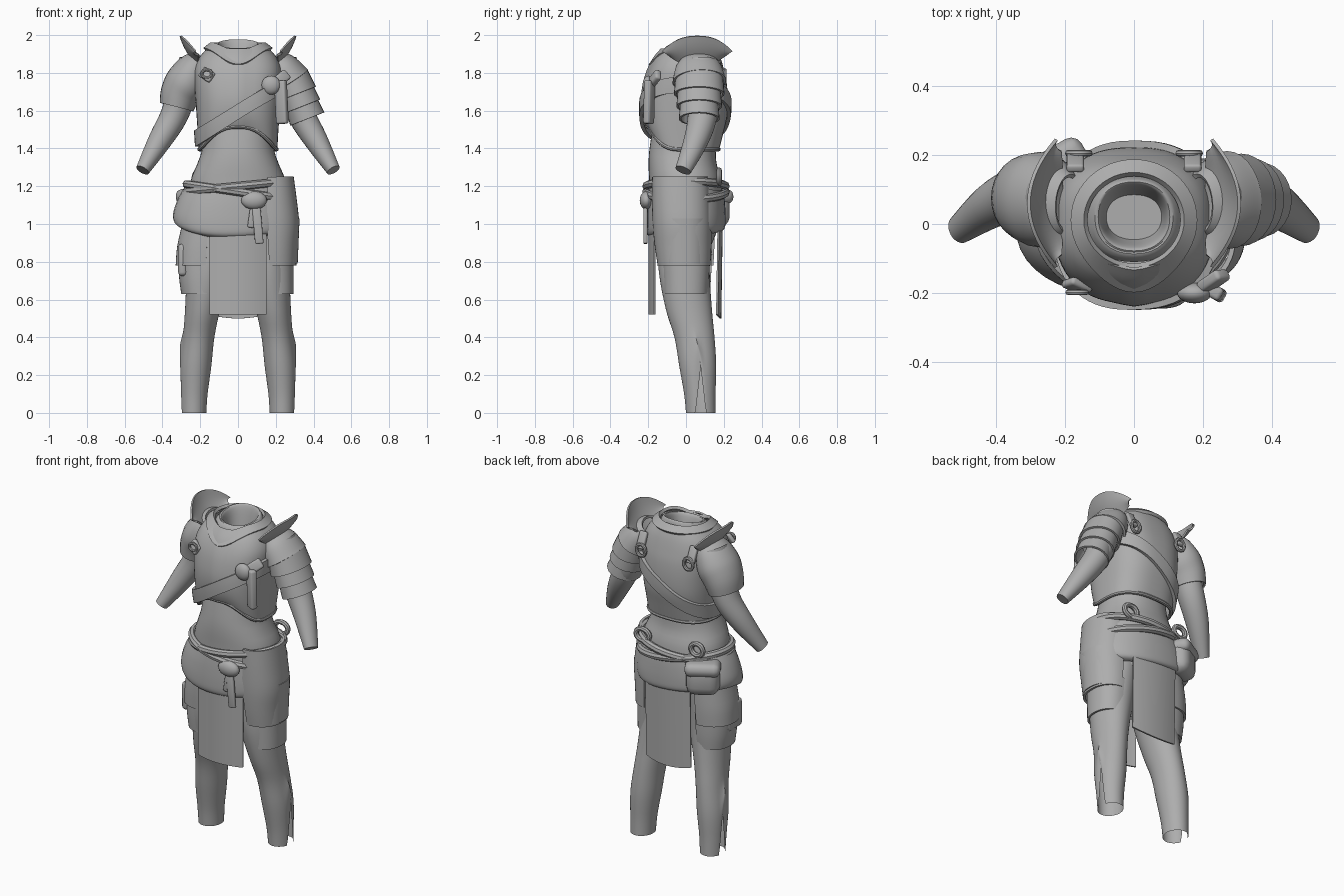
import bpy, bmesh, math
from mathutils import Vector

if "Cube" in bpy.data.objects:
    bpy.data.objects.remove(bpy.data.objects["Cube"])

mat = bpy.data.materials.new("plain grey")
mat.diffuse_color = (0.42, 0.42, 0.42, 1)
mat.use_nodes = True
mat.node_tree.nodes["Principled BSDF"].inputs["Base Color"].default_value = mat.diffuse_color
TAU = math.tau


def finish(name, bm, thick=0, bevel=0):
    bmesh.ops.recalc_face_normals(bm, faces=bm.faces)
    me = bpy.data.meshes.new(name)
    bm.to_mesh(me)
    bm.free()
    ob = bpy.data.objects.new(name, me)
    bpy.context.collection.objects.link(ob)
    me.materials.append(mat)
    if thick:
        m = ob.modifiers.new("thickness", 'SOLIDIFY')
        m.thickness, m.offset = thick, 0
    if bevel:
        m = ob.modifiers.new("bevel", 'BEVEL')
        m.width, m.segments = bevel, 3
    return ob


def grid(name, f, nu, nv, closed=False, thick=0, cap1=False):
    """Surface f(u, v), u and v in 0..1; u may wrap round."""
    bm = bmesh.new()
    cols = nu if closed else nu + 1
    rows = [[bm.verts.new(f(i / nu, j / nv)) for i in range(cols)] for j in range(nv + 1)]
    for a, b in zip(rows, rows[1:]):
        for i in range(nu):
            k = (i + 1) % cols
            bm.faces.new((a[i], a[k], b[k], b[i]))
    if cap1:
        bm.faces.new(rows[-1])
    return finish(name, bm, thick)


def sample(secs, t):
    """Smooth interpolation through a list of equal-length tuples."""
    n = len(secs) - 1
    i = min(int(t * n), n - 1)
    s = t * n - i
    p = [secs[max(0, min(n, i + k))] for k in (-1, 0, 1, 2)]
    return [0.5 * (2 * b + (c - a) * s + (2 * a - 5 * b + 4 * c - d) * s * s
                   + (3 * b - a - 3 * c + d) * s ** 3) for a, b, c, d in zip(*p)]


def power(c, p):
    return math.copysign(abs(c) ** p, c)


def loft(name, secs, nu=40, nv=20, arc=(0, 360), p=0.9, warp=None, **kw):
    """Level rings (z, cx, cy, rx, ry), or an arc of them."""
    a0, a1 = map(math.radians, arc)

    def f(u, v):
        z, cx, cy, rx, ry = sample(secs, v)
        a = a0 + (a1 - a0) * u
        q = Vector((cx + rx * power(math.cos(a), p), cy + ry * power(math.sin(a), p), z))
        return warp(q, a, v) if warp else q
    return grid(name, f, nu, nv, arc[1] - arc[0] == 360, **kw)


def limb(name, secs, side, nu=28, nv=16, **kw):
    """Rings (x, y, z, r across, r in depth) square to a sloping path."""
    def f(u, v):
        x, y, z, ra, rb = sample(secs, v)
        p0, p1 = (Vector(sample(secs, min(1, max(0, v + d)))[:3]) for d in (-.05, .05))
        d = (p1 - p0).normalized()
        w = d.cross(Vector((0, 1, 0))).normalized()
        q = Vector((x, y, z)) + w * ra * math.cos(TAU * u) + d.cross(w) * rb * math.sin(TAU * u)
        return Vector((q.x * side, q.y, q.z))
    return grid(name, f, nu, nv, True, **kw)


def cord(name, pts, r, cyclic=False):
    cu = bpy.data.curves.new(name, 'CURVE')
    cu.dimensions, cu.bevel_depth, cu.bevel_resolution = '3D', r, 2
    cu.use_fill_caps = True
    sp = cu.splines.new('POLY')
    sp.points.add(len(pts) - 1)
    for q, c in zip(sp.points, pts):
        q.co = (*c, 1)
    sp.use_cyclic_u = cyclic
    cu.materials.append(mat)
    bpy.context.collection.objects.link(bpy.data.objects.new(name, cu))


def block(name, loc, size, bevel=0.01, rot=(0, 0, 0)):
    bm = bmesh.new()
    bmesh.ops.create_cube(bm, size=1)
    bmesh.ops.scale(bm, vec=size, verts=bm.verts)
    ob = finish(name, bm, bevel=bevel)
    ob.location, ob.rotation_euler = loc, [math.radians(r) for r in rot]


def blob(name, loc, size):
    bm = bmesh.new()
    bmesh.ops.create_uvsphere(bm, u_segments=24, v_segments=14, radius=1)
    bmesh.ops.scale(bm, vec=size, verts=bm.verts)
    finish(name, bm).location = loc


def ring(name, x, y, z, rx, rz, r):
    cord(name, [(x + rx * math.cos(TAU * i / 16), y, z + rz * math.sin(TAU * i / 16)) for i in range(16)], r, True)


# chest plate with a raised point at the lower front and a centre ridge
chest = [(1.39, 0, -.01, .203, .18), (1.48, 0, -.01, .208, .202), (1.57, 0, -.005, .214, .218),
         (1.66, 0, -.003, .22, .22), (1.75, 0, 0, .226, .21), (1.82, 0, .003, .224, .192),
         (1.88, 0, .01, .2, .168), (1.925, 0, .02, .16, .14)]


def chest_warp(q, a, v):
    front = max(0, -math.sin(a))
    q.z += .12 * front ** 2.5 * (1 - v) ** 3
    q.y -= .01 * front * math.exp(-(q.x / .04) ** 2)
    return q


loft("chest_plate", chest, 64, 30, p=.77, warp=chest_warp, thick=.01)
rim = []
for i in range(64):
    a = TAU * i / 64
    rim.append(chest_warp(Vector((.205 * power(math.cos(a), .77), -.01 + .183 * power(math.sin(a), .77), 1.395)), a, 0))
cord("chest_lower_rim", rim, .011, True)


# neck sloping down to the front, and pointed collar
def neck_warp(q, a, v):
    q.z -= .025 * (1 - math.sin(a)) * (1 - abs(2 * v - 1))
    return q


loft("neck", [(1.90, 0, .015, .145, .125), (1.945, 0, .018, .13, .118), (1.978, 0, .02, .108, .102),
              (1.94, 0, .02, .093, .085), (1.84, 0, .02, .08, .065)], nv=16, cap1=True, warp=neck_warp)


def collar(u, v):
    a = TAU * u
    dip = max(0, -math.sin(a)) ** 4
    r = .14 + .038 * v
    return Vector((r * math.cos(a), .012 + (r - .008) * math.sin(a) - dip * .034 * v,
                   1.955 - .03 * v - dip * (.045 + .04 * v)))


grid("collar", collar, 48, 4, True, thick=.018)


# baldric wrapping the chest on a slant
def baldric(u, v):
    a = TAU * u
    x = .226 * power(math.cos(a), .77)
    z = 1.595 + .63 * x + .085 * (v - .5)
    t = max(0, min(1, (z - 1.39) / .63))
    _, _, cy, rx, ry = sample(chest, t)
    return Vector((1.03 * rx * power(math.cos(a), .77) + .008 * math.cos(a),
                   cy + 1.03 * ry * power(math.sin(a), .77) + .008 * math.sin(a), z))


grid("baldric", baldric, 64, 3, True, thick=.02)

# belly and hips
loft("belly_and_hips", [(1.52, 0, -.01, .185, .165), (1.4, 0, -.018, .19, .175), (1.32, 0, -.018, .215, .18),
                        (1.23, 0, -.005, .25, .19), (1.1, 0, 0, .258, .19), (.98, 0, 0, .235, .17),
                        (.88, 0, 0, .18, .13)], cap1=True)


def wrap_warp(q, a, v):
    q.z += v * (-.045 * max(0, -math.sin(a)) - .02 * math.cos(a)) + .012 * math.cos(a * 2 + 1)
    return q


loft("hip_wrap", [(1.19, -.01, 0, .265, .192), (1.12, -.02, 0, .292, .2), (1.04, -.025, 0, .312, .204),
                  (.99, -.025, 0, .303, .2), (.98, -.02, 0, .26, .175)], warp=wrap_warp, thick=.012)

# waist cords, knot and hanging ends
for k, (slope, base) in enumerate(((-.15, 1.17), (.1, 1.2))):
    cord(f"waist_cord_{k + 1}", [(.272 * math.cos(TAU * i / 48), .21 * math.sin(TAU * i / 48),
                                  base + slope * .27 * math.cos(TAU * i / 48)) for i in range(48)], .022, True)
blob("belt_knot", (.085, -.21, 1.125), (.068, .035, .048))
block("belt_end", (.105, -.215, .99), (.045, .022, .19), .008, (0, -5, 0))
block("belt_end_short", (.075, -.21, 1.04), (.035, .02, .12), .008, (0, 8, 0))
ring("back_loop_right", .17, .175, 1.25, .045, .035, .015)
ring("back_loop_left", -.19, .165, 1.25, .04, .035, .015)

# back pouch with a flap
block("back_pouch", (-.22, .15, 1.085), (.19, .125, .2), .055, (0, 0, 30))
block("pouch_flap", (-.222, .155, 1.145), (.2, .135, .08), .035, (0, 0, 30))

# hanging cloth panels
grid("front_cloth", lambda u, v: Vector((.3 * u - .15, -.195 + .03 * (2 * u - 1) ** 2, 1 - .48 * v)), 12, 6, thick=.008)
grid("back_cloth", lambda u, v: Vector((.3 * u - .15, .19 - .018 * (2 * u - 1) ** 2 - .008 * v,
                                        1.03 - .53 * v + .02 * v * (2 * u - 1) ** 2)), 12, 8, thick=.01)

arm = [(.23, .075, 1.85, .085, .095), (.29, .085, 1.71, .08, .088), (.34, .087, 1.57, .073, .078),
       (.415, .052, 1.44, .062, .065), (.505, -.015, 1.285, .037, .043)]
leg = [(.98, .13, -.005, .12, .14), (.76, .155, -.01, .115, .135), (.55, .187, .015, .093, .122),
       (.4, .208, .045, .083, .106), (.25, .224, .062, .083, .098), (.1, .233, .073, .072, .083),
       (.0, .235, .078, .067, .078)]


# narrow pointed slit at the outer ankle
def slit(q, a, v):
    near = abs(math.remainder(a - (math.pi if q.x < 0 else 0), TAU))
    q.z += .24 * max(0, 1 - near / .36) * max(0, 1 - q.z / .45) if abs(q.x) > .2 else 0
    return q


for s, word in ((-1, "left"), (1, "right")):
    limb(word + "_arm", arm, s, cap1=True)
    loft(word + "_leg", [(z, s * x, y, a, b) for z, x, y, a, b in leg], 64, 24, p=1, warp=slit)

    # upright curved shoulder guard
    def guard(u, v):
        c = 2 * u - 1
        lo = Vector((.21, .06 + .15 * c, 1.835 + .06 * c * c))
        hi = Vector((.305 - .08 * c * c, .06 + .185 * c, 1.995 - .08 * abs(c) ** 2.5))
        q = lo.lerp(hi, v)
        return Vector((s * (q.x + .012 * math.sin(math.pi * v)), q.y, q.z))
    grid(word + "_shoulder_guard", guard, 28, 6, thick=.01)

    # strap buckles at the back of each shoulder
    ring(word + "_back_buckle", s * .16, .205, 1.78, .03, .035, .01)
    block(word + "_back_strap", (s * .17, .18, 1.83), (.05, .025, .1), .008, (25, 0, 0))

# smooth sleeve on one side
limb("left_sleeve", [(.19, .06, 1.87, .05, .08), (.23, .065, 1.825, .085, .115), (.27, .07, 1.755, .106, .132),
                     (.305, .075, 1.69, .1, .122), (.325, .075, 1.62, .086, .108)], -1, thick=.012)
# overlapping sleeve plates on the other
limb("right_sleeve_cap", [(.19, .06, 1.87, .05, .08), (.23, .065, 1.825, .085, .115), (.275, .07, 1.755, .106, .135)],
     1, thick=.014)
for i in range(3):
    x, z, r, d = .275 + .028 * i, 1.78 - .066 * i, .1 - .006 * i, .128 - .013 * i
    limb(f"right_sleeve_plate_{i + 1}", [(x, .07, z, r - .006, d - .008), (x + .036, .07, z - .092, r + .003, d)],
         1, nv=4, thick=.012)

# front fastenings: buckle on one side, knotted scarf on the other
block("front_buckle", (-.165, -.18, 1.79), (.075, .025, .06), .01, (-25, 30, -25))
ring("front_buckle_ring", -.165, -.198, 1.795, .026, .022, .008)
blob("scarf_knot", (.175, -.2, 1.735), (.05, .03, .05))
block("scarf_end", (.23, -.195, 1.645), (.065, .04, .23), .012, (0, -3, -30))
block("front_strap", (.23, -.165, 1.77), (.09, .035, .06), .012, (-20, -35, 35))

# thigh armour: tall overlapping plates on one side, short ones on the other
loft("right_thigh_plate", [(1.25, .17, -.03, .118, .142), (1.13, .17, -.025, .134, .148), (1.0, .17, -.02, .147, .15),
                           (.88, .175, -.015, .133, .143), (.78, .18, -.01, .122, .133)],
     24, 14, (-95, 85), thick=.014)
loft("right_middle_plate", [(1.03, .18, -.015, .14, .135), (.79, .18, -.01, .13, .122)], 20, 6, (-50, 50), thick=.012)
loft("right_lower_plate", [(.84, .175, 0, .114, .123), (.63, .185, 0, .104, .112)], 20, 6, (-110, 90), thick=.012)
loft("left_upper_plate", [(1.0, -.16, 0, .128, .143), (.88, -.165, 0, .15, .143), (.78, -.17, 0, .153, .138)],
     24, 8, (90, 270), thick=.014)
loft("left_lower_plate", [(.85, -.17, 0, .138, .13), (.72, -.175, 0, .13, .126), (.63, -.18, 0, .113, .118)],
     24, 8, (85, 275), thick=.014)
block("left_thigh_pouch", (-.292, -.03, .81), (.05, .14, .17), .02)

# apply modifiers, smooth with sharp edges kept
bpy.ops.object.select_all(action='SELECT')
bpy.context.view_layer.objects.active = bpy.context.selected_objects[0]
bpy.ops.object.convert(target='MESH')
bpy.ops.object.shade_smooth_by_angle(angle=math.radians(40))
